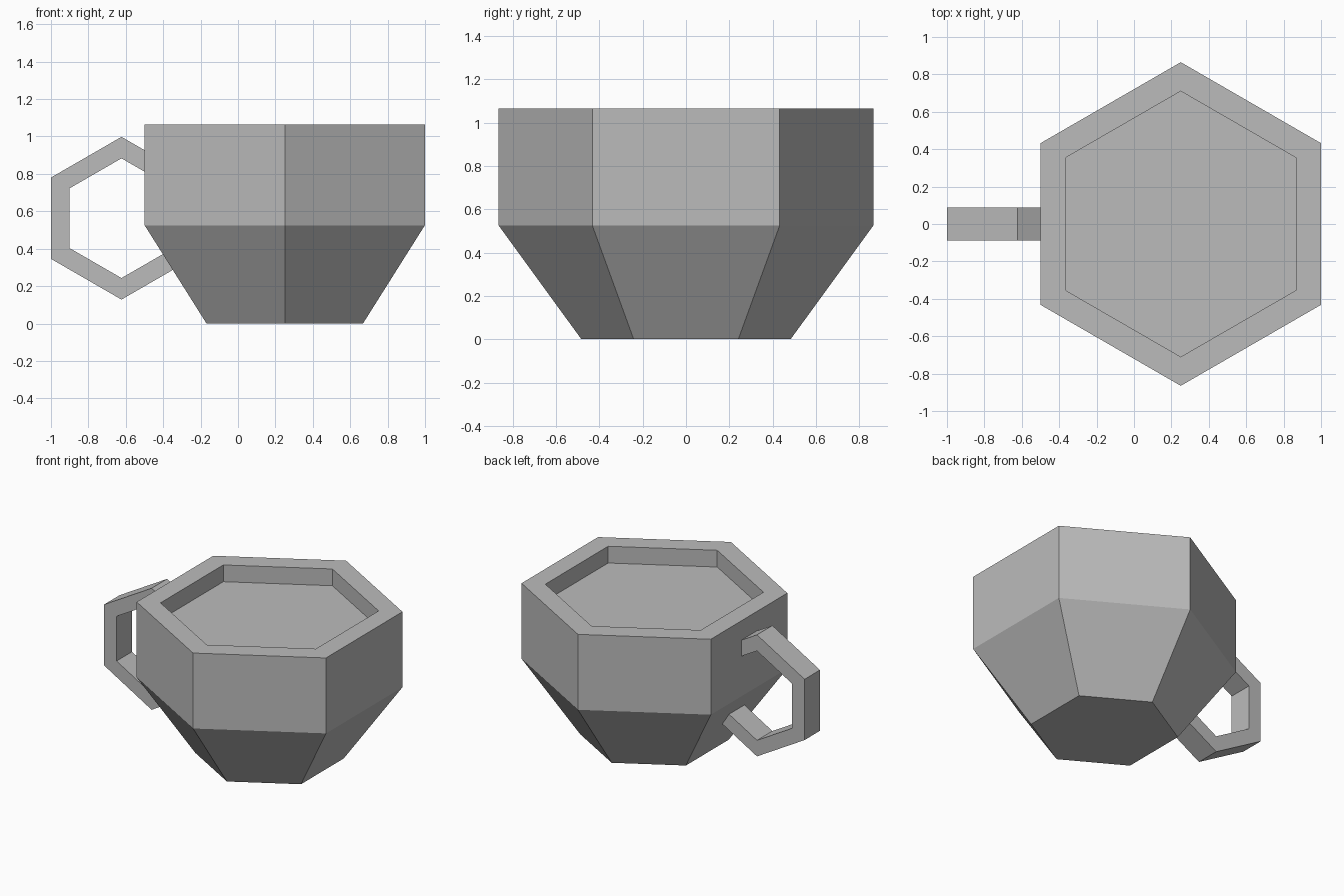
import bpy
import math

cube = bpy.data.objects.get("Cube")
if cube:
    bpy.data.objects.remove(cube, do_unlink=True)

SIDES = 6

grey = bpy.data.materials.new("plain grey")
grey.use_nodes = True
grey.diffuse_color = (0.5, 0.5, 0.5, 1)
grey.node_tree.nodes["Principled BSDF"].inputs["Base Color"].default_value = (0.5, 0.5, 0.5, 1)


def build(name, rings, faces, location):
    mesh = bpy.data.meshes.new(name)
    mesh.from_pydata([p for ring in rings for p in ring], [], faces)
    mesh.materials.append(grey)
    mesh.validate()
    obj = bpy.data.objects.new(name, mesh)
    obj.location = location
    bpy.context.collection.objects.link(obj)
    return obj


def hexagon(radius):
    angles = [math.radians(90 + 360 * i / SIDES) for i in range(SIDES)]
    return [(radius * math.cos(a), radius * math.sin(a)) for a in angles]


def bridge(a, b):
    """Quads joining ring a to ring b."""
    return [(a * SIDES + i, a * SIDES + (i + 1) % SIDES,
             b * SIDES + (i + 1) % SIDES, b * SIDES + i) for i in range(SIDES)]


# Cup body: tapered base, straight wall, rim and shallow recess
profile = [(0.483, 0), (0.865, 0.525), (0.865, 1.065), (0.71, 1.065), (0.71, 0.945)]
rings = [[(x, y, z) for x, y in hexagon(r)] for r, z in profile]
faces = [f for k in range(len(profile) - 1) for f in bridge(k, k + 1)]
last = (len(profile) - 1) * SIDES
faces.append(tuple(reversed(range(SIDES))))
faces.append(tuple(range(last, last + SIDES)))
build("cup_body", rings, faces, (0.25, 0, 0))

# Handle: upright hexagonal ring with a rectangular section
section = [(0.435, 0.087), (0.435, -0.087), (0.32, -0.087), (0.32, 0.087)]
rings = [[(x, y, z) for x, z in hexagon(r)] for r, y in section]
faces = [f for k in range(4) for f in bridge(k, (k + 1) % 4)]
build("handle", rings, faces, (-0.623, 0, 0.563))
